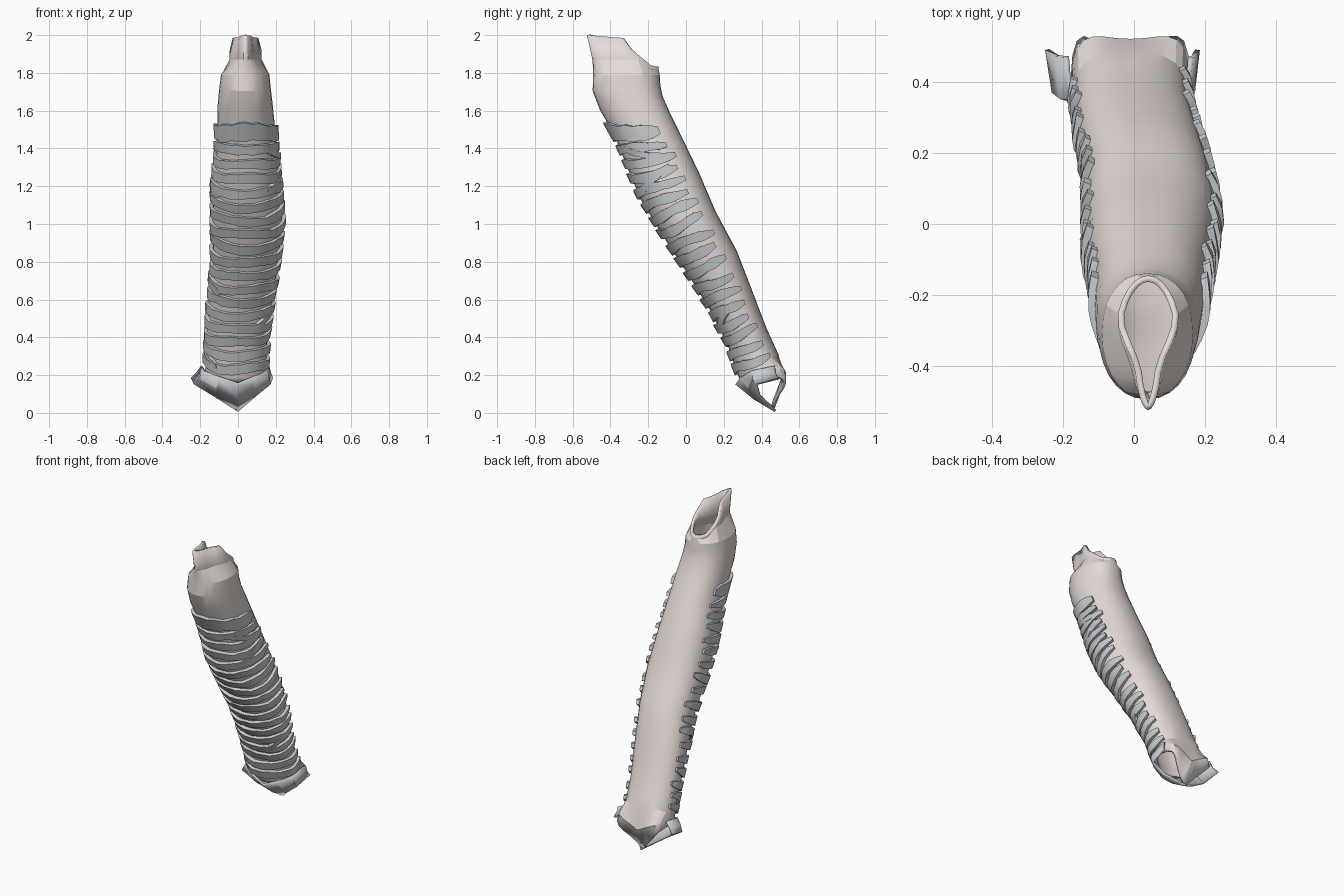
import bpy, bmesh, math, random
from mathutils import Vector

if "Cube" in bpy.data.objects:
    bpy.data.objects.remove(bpy.data.objects["Cube"])

random.seed(4)
TILT = 0.43

# centreline sections: z, centre y, centre x, half width, half depth, tilt factor
SECTIONS = [
    (0.26, 0.380, -0.010, 0.160, 0.120, 1), (0.40, 0.325, -0.005, 0.160, 0.112, 1),
    (0.60, 0.237, 0.015, 0.168, 0.123, 1), (0.80, 0.137, 0.040, 0.172, 0.144, 1),
    (1.00, 0.018, 0.050, 0.185, 0.154, 1), (1.20, -0.085, 0.045, 0.177, 0.170, 1),
    (1.40, -0.175, 0.045, 0.158, 0.164, 1), (1.53, -0.232, 0.042, 0.152, 0.158, .9),
    (1.64, -0.290, 0.038, 0.145, 0.170, .5), (1.72, -0.315, 0.037, 0.136, 0.180, .2),
    (1.79, -0.315, 0.038, 0.128, 0.176, 0)]


def section(z):
    for a, b in zip(SECTIONS, SECTIONS[1:]):
        if z <= b[0]:
            break
    f = (z - a[0]) / (b[0] - a[0])
    return [p + (q - p) * f for p, q in zip(a, b)]


def point(z, ang, out=0.0):
    """Point on the tube wall; ang 0 is the front, out pushes off the wall."""
    zc, cy, cx, rx, rn, s = section(z)
    t = TILT * s
    c, sn = math.cos(ang), math.sin(ang)
    d = (rn + out) * (c if c > 0 else -abs(c) ** 0.85)
    return Vector((cx + (rx + out) * math.copysign(abs(sn) ** 0.92, sn),
                   cy - d * math.cos(t), zc - d * math.sin(t)))


def material(name, col):
    m = bpy.data.materials.new(name)
    m.diffuse_color = (*col, 1)
    m.use_nodes = True
    m.node_tree.nodes["Principled BSDF"].inputs["Base Color"].default_value = m.diffuse_color
    return m


WALL = material("membrane", (0.78, 0.71, 0.68))
CART = material("cartilage", (0.58, 0.60, 0.62))


def loft(name, rows, mat, loop, caps=False, thick=0, angle=25):
    """Skin rows of points; loop closes each row on itself."""
    bm = bmesh.new()
    vs = [[bm.verts.new(p) for p in r] for r in rows]
    n = len(rows[0])
    for r0, r1 in zip(vs, vs[1:]):
        for i in range(n if loop else n - 1):
            j = (i + 1) % n
            bm.faces.new((r0[i], r0[j], r1[j], r1[i]))
    if caps:
        bm.faces.new(vs[0])
        bm.faces.new(vs[-1])
    bmesh.ops.recalc_face_normals(bm, faces=bm.faces)
    me = bpy.data.meshes.new(name)
    bm.to_mesh(me)
    bm.free()
    me.materials.append(mat)
    ob = bpy.data.objects.new(name, me)
    bpy.context.collection.objects.link(ob)
    if thick:
        m = ob.modifiers.new("wall", 'SOLIDIFY')
        m.thickness, m.offset = thick, -1
    bpy.ops.object.select_all(action='DESELECT')
    bpy.context.view_layer.objects.active = ob
    ob.select_set(True)
    bpy.ops.object.shade_smooth_by_angle(angle=math.radians(angle))
    return ob


# main tube with forked lower rim and notched upper mouth
N = 28
ANG = [2 * math.pi * i / N for i in range(N)]


def lower_rim(a):
    s, back = math.sin(a), max(0, -math.cos(a))
    if back:   # rear wall narrows to a point below
        return Vector((-0.01 + 0.168 * s, 0.415 + 0.145 * math.sin(back * math.pi * .62) - .085 * back ** 3,
                       0.012 + 0.188 * abs(s)))
    f = math.cos(a)
    return Vector((-0.01 + 0.168 * s, 0.415 - 0.125 * f, 0.20 - 0.04 * f))


def mouth(a, h):
    c = math.cos(a)
    k = min(1, max(0, (c + 0.35) / 0.7))
    y = -0.335 - (0.19 if h or c < 0 else 0.16) * c
    if y < -0.30:
        rim = 1.985 + .015 * c
    else:
        rim = 1.835 + 0.1 * max(0, (-0.18 - y) / 0.12)
    z = rim if h else min(1.87, rim - 0.02)
    return Vector((0.04 + math.sin(a) * (0.095 - (0.055 if h else 0.04) * k), y, z))


low = [lower_rim(a) for a in ANG]
first = [point(0.26, a) for a in ANG]
mid = [(p + q) / 2 + Vector((0, 0.045 * max(0, -math.cos(a)), 0)) for p, q, a in zip(low, first, ANG)]
levels = [0.26, 0.33, 0.4, 0.5, 0.6, 0.7, 0.8, 0.9, 1.0, 1.1, 1.2, 1.3, 1.4, 1.53, 1.64, 1.72, 1.79]
rows = [low, mid] + [[point(z, a) for a in ANG] for z in levels]
rows += [[mouth(a, h) for a in ANG] for h in (0, 1)]
loft("windpipe_wall", rows, WALL, True, thick=0.018, angle=18)


# C-shaped cartilage bands around the front
def band(name, z, a0, a1, height, drift=0.0, steps=18):
    ph, amp = random.uniform(0, 6), random.uniform(.004, .009)
    droop = 0.055 * max(0, min(1, (z - 1.1) / 0.4))     # upper rings lie flatter
    rows = []
    for i in range(steps + 1):
        f = i / steps
        a = a0 + (a1 - a0) * f
        taper = 0.5 + 0.5 * min(1, 10 * min(f, 1 - f))
        h = height * taper * random.uniform(.85, 1.12) / 2
        m = z + drift * (f - .5) + amp * math.sin(3 * a + ph) - droop * (1 - math.cos(a))
        out = 0.019 + random.uniform(-.003, .003)
        rows.append([point(m - h, a, -.008), point(m - h, a, out * .85),
                     point(m + h, a, out), point(m + h, a, -.008)])
    loft(name, rows, CART, True, caps=True, angle=30)


heights = [1.565, 1.485, 1.405, 1.33, 1.255, 1.18, 1.105, 1.03, 0.955, 0.88,
           0.805, 0.73, 0.66, 0.585, 0.515, 0.445, 0.375, 0.305]
for i, z in enumerate(heights):
    e, g = (math.radians(random.uniform(108, 121)) for _ in range(2))
    band(f"cartilage_ring_{i + 1}", z - .022, -e, g, 0.08 if i == 0 else 0.048, random.uniform(-.015, .015))

# slanting branches joining neighbouring rings
for i, (z, a0, a1, d) in enumerate([(1.43, 30, 105, -.07), (1.28, 35, 100, .07), (1.20, -95, -35, .06),
                                    (0.70, -90, -40, -.06), (0.54, 30, 85, .06), (0.32, -85, -35, -.06)]):
    band(f"ring_branch_{i + 1}", z, math.radians(a0), math.radians(a1), 0.035, d, 6)

# keel-shaped cartilage at the fork, sweeping under to the rear tip
half = [(.195, .47, .25, .232, .49, .185), (.185, .35, .225, .215, .37, .15),
        (.10, .285, .185, .115, .385, .085)]
right = [[Vector((x0 * .85, y0, z0)), Vector((x1 * .80, y1, z1))] for x0, y0, z0, x1, y1, z1 in half]
left = [[Vector((-x0, y0, z0)), Vector((-x1 * 1.08, y1, z1))] for x0, y0, z0, x1, y1, z1 in half]
keel = left + [[Vector((0, .262, .15)), Vector((0, .47, .005))]] + right[::-1]
keel = [[p, p.lerp(q, .5) + Vector((0, -.008, -.006)), q] for p, q in keel]
loft("fork_cartilage", keel, CART, False, thick=0.014, angle=20)
